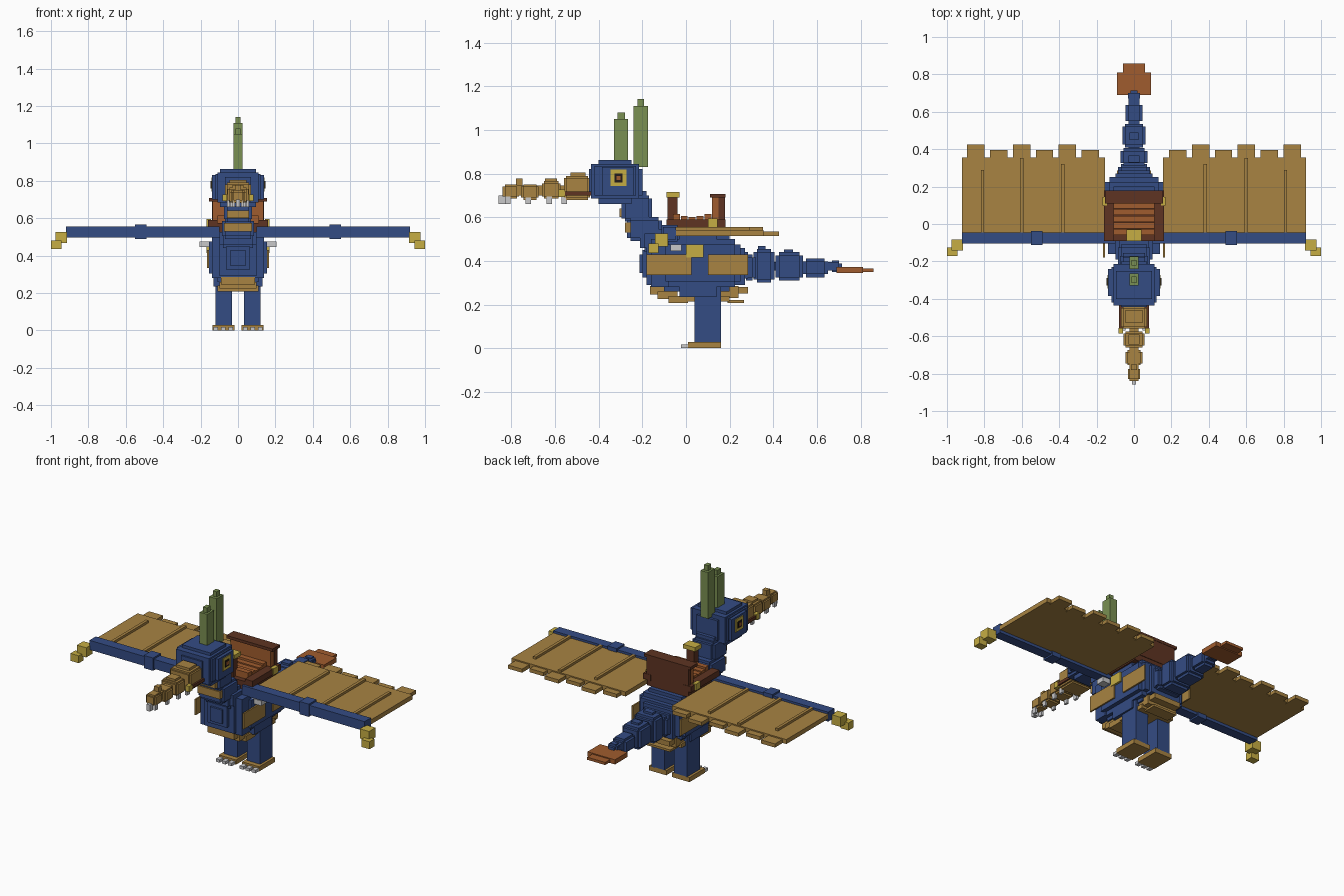
import bpy, bmesh


def lin(c):
    return tuple((v / 255 / 12.92) if v < 11 else ((v / 255 + 0.055) / 1.055) ** 2.4 for v in c)


def mat(name, *rgb):
    m = bpy.data.materials.new(name)
    m.diffuse_color = (*lin(rgb), 1)
    return m


BLUE = mat("blue", 52, 76, 132)
TAN = mat("tan", 168, 131, 66)
GREEN = mat("green", 122, 144, 82)
RUST = mat("rust", 160, 92, 46)
BROWN = mat("dark brown", 94, 52, 34)
GOLD = mat("gold", 198, 174, 68)
GREY = mat("light grey", 200, 200, 202)
BLACK = mat("near black", 34, 26, 24)


def build(name, material, boxes, mirror=False):
    """One object from boxes (x0, x1, y0, y1, z0, z1), optionally mirrored in x."""
    bm = bmesh.new()
    if mirror:
        boxes = boxes + [(-b[1], -b[0], *b[2:]) for b in boxes]
    for x0, x1, y0, y1, z0, z1 in boxes:
        for v in bmesh.ops.create_cube(bm, size=1)["verts"]:
            v.co = ((x0 + x1) / 2 + v.co.x * (x1 - x0),
                    (y0 + y1) / 2 + v.co.y * (y1 - y0),
                    (z0 + z1) / 2 + v.co.z * (z1 - z0))
    me = bpy.data.meshes.new(name)
    bm.to_mesh(me)
    bm.free()
    me.materials.append(material)
    ob = bpy.data.objects.new(name, me)
    bpy.context.collection.objects.link(ob)
    return ob


def mid(w, y0, y1, z0, z1):
    """Box centred on x = 0 with half width w."""
    return (-w, w, y0, y1, z0, z1)


def stepped(w, y0, y1, z0, z1, s):
    """Block with stepped edges: three crossing boxes, each full size on one axis."""
    return [mid(w, y0 + s, y1 - s, z0 + s, z1 - s),
            mid(w - s, y0, y1, z0 + s, z1 - s),
            mid(w - s, y0 + s, y1 - s, z0, z1)]


# Body and chest
build("body", BLUE,
      stepped(0.155, -0.12, 0.25, 0.28, 0.50, 0.025)
      + [mid(0.13, -0.03, 0.14, 0.235, 0.53), mid(0.11, -0.10, 0.20, 0.26, 0.52),
         mid(0.10, 0.15, 0.27, 0.29, 0.46), mid(0.085, 0.2, 0.285, 0.32, 0.44)])
build("chest", BLUE, [mid(0.14, -0.16, -0.08, 0.28, 0.50), mid(0.10, -0.18, -0.1, 0.29, 0.47),
                      mid(0.065, -0.20, -0.1, 0.325, 0.45), mid(0.04, -0.212, -0.1, 0.345, 0.43)])

# Belly plates
build("belly_plates", TAN, [
    mid(0.09, -0.165, -0.09, 0.245, 0.285), mid(0.10, -0.13, -0.04, 0.225, 0.26),
    mid(0.11, -0.08, 0.01, 0.207, 0.24), mid(0.11, 0.0, 0.2, 0.215, 0.24),
    mid(0.10, 0.16, 0.24, 0.23, 0.285), mid(0.08, 0.19, 0.265, 0.207, 0.22),
    mid(0.09, 0.2, 0.285, 0.25, 0.28)])

# Side flaps, straps, buckles and small grey spurs
build("side_flaps", TAN, [(0.156, 0.165, -0.18, 0.025, 0.335, 0.43),
                          (0.156, 0.165, 0.10, 0.285, 0.335, 0.43)], True)
build("side_buckles", GOLD, [(0.15, 0.168, 0.0, 0.08, 0.415, 0.475),
                             (0.145, 0.168, 0.10, 0.145, 0.555, 0.595)], True)
build("side_spurs", GREY, [(0.14, 0.205, -0.07, -0.02, 0.445, 0.475)], True)

# Legs, feet and claws
build("legs", BLUE, [(0.033, 0.12, 0.04, 0.16, 0.025, 0.30)], True)
build("feet", TAN, [(0.02, 0.135, 0.01, 0.16, 0, 0.028)], True)
build("foot_claws", GREY, [(x, x + 0.025, -0.022, 0.01, 0, 0.018)
                           for x in (0.027, 0.067, 0.107)], True)

# Neck with throat plates
build("neck", BLUE,
      stepped(0.085, -0.27, -0.11, 0.49, 0.60, 0.015)
      + stepped(0.075, -0.295, -0.155, 0.58, 0.70, 0.015)
      + stepped(0.10, -0.21, -0.05, 0.44, 0.545, 0.02)
      + [mid(0.06, -0.26, -0.18, 0.53, 0.72)])
build("throat_plates", TAN, [mid(0.06, -0.305, -0.25, 0.60, 0.64),
                             mid(0.075, -0.28, -0.22, 0.53, 0.575)])

# Head
build("head", BLUE,
      [mid(0.11, -0.435, -0.215, 0.685, 0.845), mid(0.12, -0.42, -0.23, 0.70, 0.835),
       mid(0.095, -0.40, -0.25, 0.66, 0.862), mid(0.138, -0.385, -0.24, 0.70, 0.83),
       mid(0.07, -0.445, -0.2, 0.70, 0.82)])

# Eyes: layered plates
build("eye_rings", GOLD, [(0.136, 0.143, -0.345, -0.272, 0.742, 0.818)], True)
build("eye_sockets", BLACK, [(0.14, 0.146, -0.328, -0.29, 0.76, 0.80)], True)
build("eye_centres", RUST, [(0.142, 0.148, -0.319, -0.299, 0.77, 0.79)], True)

# Tapering beak segments
beak = [(0.07, -0.56, -0.44, 0.68, 0.79), (0.055, -0.66, -0.575, 0.685, 0.765),
        (0.045, -0.755, -0.675, 0.68, 0.75), (0.033, -0.84, -0.765, 0.685, 0.75)]
boxes = [mid(0.025, -0.80, -0.43, 0.70, 0.745)]
for b in beak:
    boxes += stepped(*b, 0.010)
boxes += [mid(0.045, -0.53, -0.46, 0.78, 0.805), mid(0.03, -0.645, -0.59, 0.76, 0.778),
          mid(0.015, -0.78, -0.75, 0.74, 0.778)]
build("beak", TAN, boxes)
build("beak_teeth", GREY, [(x, x + 0.014, y, y + 0.025, 0.66, 0.695) for x, y in
                           ((0.015, -0.83), (0.025, -0.735), (0.035, -0.64), (0.045, -0.57))], True)
build("beak_tip", GREY, [mid(0.012, -0.858, -0.83, 0.66, 0.70)])
build("bridle_straps", BROWN, [(0.06, 0.08, -0.56, -0.42, 0.70, 0.718)], True)
build("bridle_rings", GOLD, [(0.06, 0.083, -0.585, -0.555, 0.692, 0.727)], True)

# Crest spikes
build("crest", GREEN, [mid(0.025, -0.33, -0.265, 0.83, 1.05), mid(0.013, -0.315, -0.28, 1.05, 1.08),
                       mid(0.025, -0.24, -0.175, 0.83, 1.11), mid(0.013, -0.222, -0.192, 1.11, 1.142)])

# Saddle
build("saddle_base", BROWN, [mid(0.14, -0.09, 0.175, 0.52, 0.575),
                             mid(0.025, -0.085, -0.04, 0.57, 0.692),
                             mid(0.155, 0.11, 0.18, 0.69, 0.707),
                             mid(0.14, 0.15, 0.178, 0.56, 0.69)])
build("saddle_rims", BROWN, [(0.11, 0.16, -0.09, 0.18, 0.555, 0.59)], True)
build("saddle_seat", RUST, [mid(0.11, -0.06 + i * 0.036, -0.028 + i * 0.036, 0.57, z)
                            for i, z in enumerate((0.615, 0.605, 0.60, 0.605, 0.615))]
      + [mid(0.135, 0.12, 0.15, 0.59, 0.69)])
build("saddle_horn_cap", GOLD, [mid(0.04, -0.09, -0.03, 0.69, 0.715)])

# Wings: arm, cuff, membrane, trailing tabs, ribs and tip claws
build("wing_arms", BLUE, [(0.10, 0.92, -0.105, -0.045, 0.498, 0.555),
                          (0.49, 0.552, -0.112, -0.038, 0.488, 0.565)], True)
tabs = [(0.187 + i * 0.1225, 0.28 + i * 0.1225, 0.34, 0.425 if i % 2 else 0.395, 0.513, 0.535)
        for i in range(6)]
build("wing_membranes", TAN, [(0.155, 0.92, -0.05, 0.355, 0.515, 0.542)] + tabs, True)
build("wing_ribs", TAN, [(x - 0.009, x + 0.009, -0.045, y, 0.54, 0.556)
                         for x, y in ((0.38, 0.32), (0.60, 0.352), (0.81, 0.29))], True)
build("wing_tip_claws", GOLD, [(0.915, 0.977, -0.143, -0.082, 0.467, 0.525),
                               (0.945, 1.0, -0.172, -0.125, 0.435, 0.48)], True)

# Tail segments and fin
boxes = [mid(0.03, 0.25, 0.70, 0.355, 0.395)]
for seg in ((0.085, 0.26, 0.32, 0.31, 0.43), (0.072, 0.31, 0.405, 0.30, 0.455),
            (0.062, 0.41, 0.535, 0.31, 0.44), (0.045, 0.535, 0.65, 0.325, 0.412),
            (0.033, 0.655, 0.715, 0.35, 0.402)):
    boxes += stepped(*seg, 0.015)
boxes += [mid(0.03, 0.33, 0.365, 0.44, 0.468), mid(0.025, 0.45, 0.49, 0.43, 0.452)]
build("tail", BLUE, boxes)
build("tail_fin", RUST, [mid(0.092, 0.69, 0.81, 0.344, 0.372), mid(0.06, 0.80, 0.858, 0.35, 0.366)])
